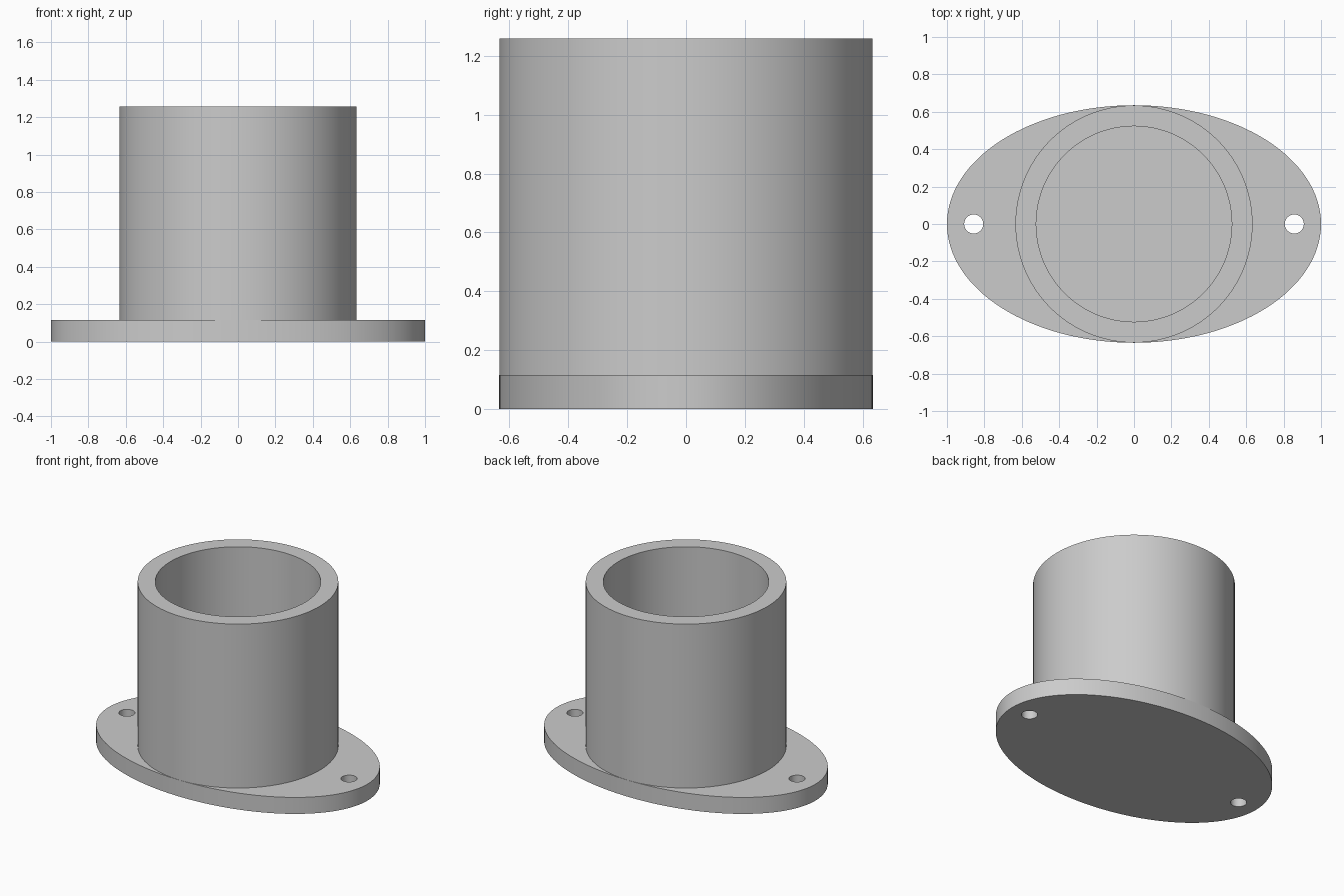
import bpy, bmesh, math

if "Cube" in bpy.data.objects:
    bpy.data.objects.remove(bpy.data.objects["Cube"])

LENGTH, WIDTH, THICK = 1.0, 0.635, 0.115   # flange half axes and thickness
OUTER, INNER, TOP = 0.634, 0.523, 1.258    # tube radii and height
HOLE_X, HOLE_R = 0.857, 0.051              # bolt holes

grey = bpy.data.materials.new("plain grey")
grey.use_nodes = True
colour = (0.6, 0.6, 0.6, 1)
grey.diffuse_color = colour
grey.node_tree.nodes["Principled BSDF"].inputs["Base Color"].default_value = colour


def ring(bm, cx, rx, ry, count):
    """Closed loop of edges shaped as an ellipse on the ground."""
    angles = [2 * math.pi * i / count for i in range(count)]
    verts = [bm.verts.new((cx + rx * math.cos(a), ry * math.sin(a), 0)) for a in angles]
    return [bm.edges.new((verts[i - 1], verts[i])) for i in range(count)]


def finish(bm, name):
    bmesh.ops.recalc_face_normals(bm, faces=bm.faces)
    mesh = bpy.data.meshes.new(name)
    bm.to_mesh(mesh)
    bm.free()
    mesh.materials.append(grey)
    obj = bpy.data.objects.new(name, mesh)
    bpy.context.collection.objects.link(obj)
    bpy.ops.object.select_all(action="DESELECT")
    obj.select_set(True)
    bpy.context.view_layer.objects.active = obj
    bpy.ops.object.shade_smooth_by_angle(angle=math.radians(30))


# Elliptical flange with two through holes
bm = bmesh.new()
edges = ring(bm, 0, LENGTH, WIDTH, 128)
for side in (-1, 1):
    edges += ring(bm, side * HOLE_X, HOLE_R, HOLE_R, 32)
bmesh.ops.triangle_fill(bm, edges=edges, use_beauty=True, use_dissolve=False)
# Raise a copy of the sheet to give it thickness
raised = bmesh.ops.extrude_face_region(bm, geom=bm.faces[:], use_keep_orig=True)
bmesh.ops.translate(bm, vec=(0, 0, THICK),
                    verts=[g for g in raised["geom"] if isinstance(g, bmesh.types.BMVert)])
finish(bm, "mounting_flange")

# Hollow tube turned from its wall section; the flange closes its lower end
bm = bmesh.new()
section = [(OUTER, THICK), (OUTER, TOP), (INNER, TOP), (INNER, THICK)]
verts = [bm.verts.new((r, 0, z)) for r, z in section]
wall = [bm.edges.new(pair) for pair in zip(verts, verts[1:])]
bmesh.ops.spin(bm, geom=verts + wall, cent=(0, 0, 0), axis=(0, 0, 1),
               angle=2 * math.pi, steps=96, use_merge=False)
bmesh.ops.remove_doubles(bm, verts=bm.verts, dist=0.0001)
finish(bm, "tube_wall")
